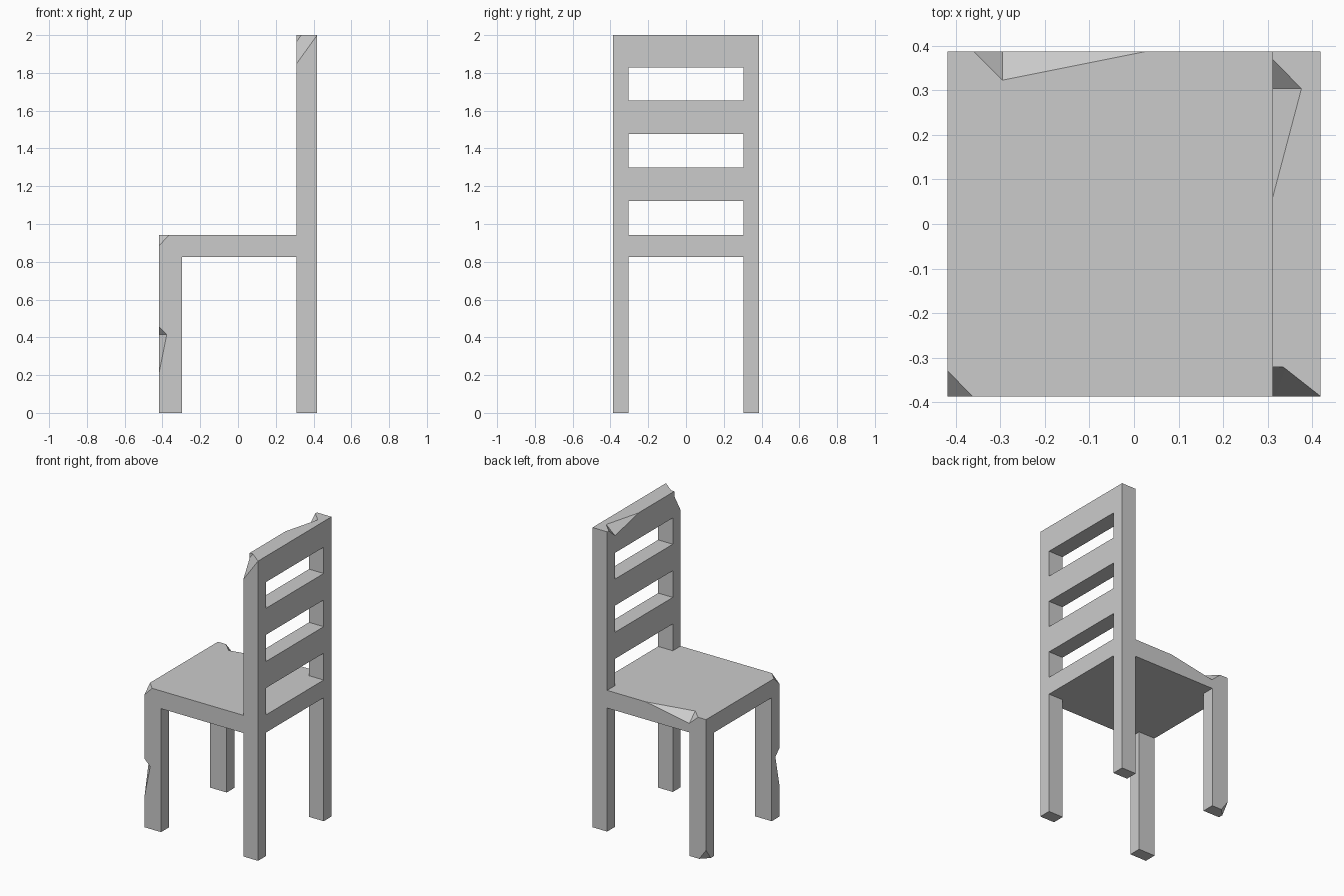
import bpy, bmesh
from mathutils import Vector

if "Cube" in bpy.data.objects:
    bpy.data.objects.remove(bpy.data.objects["Cube"])

X, Y = 0.419, 0.387            # half depth and half width
BACK, LEG, INNER = 0.311, -0.297, 0.305
UNDER, SEAT = 0.824, 0.942     # seat slab bottom and top


def make_object(name, bm):
    bmesh.ops.recalc_face_normals(bm, faces=bm.faces)
    mesh = bpy.data.meshes.new(name)
    bm.to_mesh(mesh)
    bm.free()
    obj = bpy.data.objects.new(name, mesh)
    bpy.context.collection.objects.link(obj)
    return obj


def extrude_profile(name, profile, y0, y1):
    """Extrude an (x, z) outline along y."""
    bm = bmesh.new()
    face = bm.faces.new([bm.verts.new((x, y0, z)) for x, z in profile])
    new = bmesh.ops.extrude_face_region(bm, geom=[face])["geom"]
    verts = [v for v in new if isinstance(v, bmesh.types.BMVert)]
    bmesh.ops.translate(bm, verts=verts, vec=(0, y1 - y0, 0))
    return make_object(name, bm)


def box(name, x0, x1, y0, y1, z0, z1):
    return extrude_profile(name, [(x0, z0), (x1, z0), (x1, z1), (x0, z1)], y0, y1)


def chip(name, points, on_cut):
    """Convex chip, enlarged about a pivot lying on its cut faces
    (the mean of the first on_cut points) so it pokes out of the wood."""
    pts = [Vector(p) for p in points]
    pivot = sum(pts[:on_cut], Vector()) / on_cut
    bm = bmesh.new()
    for p in pts:
        bm.verts.new(pivot + (p - pivot) * 1.5)
    bmesh.ops.convex_hull(bm, input=bm.verts)
    return make_object(name, bm)


def cut(target, cutter):
    cutter.hide_render = True
    mod = target.modifiers.new(cutter.name, "BOOLEAN")
    mod.operation = "DIFFERENCE"
    mod.solver = "EXACT"
    mod.object = cutter
    bpy.context.view_layer.objects.active = target
    bpy.ops.object.modifier_apply(modifier=mod.name)
    bpy.data.objects.remove(cutter)


# Side silhouette: front legs, seat and tall back
chair = extrude_profile("chair_frame", [
    (-X, 0), (LEG, 0), (LEG, UNDER), (BACK, UNDER), (BACK, 0),
    (X, 0), (X, 2), (BACK, 2), (BACK, SEAT), (-X, SEAT)], -Y, Y)

# Gap between left and right legs, front pair and back pair
cut(chair, box("front_leg_gap", -1, 0, -INNER, INNER, -0.2, UNDER))
cut(chair, box("back_leg_gap", 0.2, 1, -INNER, INNER, -0.2, UNDER))

# Openings between the back slats
for z0, z1 in [(SEAT, 1.121), (1.298, 1.476), (1.653, 1.828)]:
    cut(chair, box("slat_gap", BACK - 0.1, 1, -INNER, INNER, z0, z1))

# Worn chips along edges: two points on the notch floor, then the edge ends
cut(chair, chip("seat_edge_chip", [
    (-0.295, 0.323, SEAT), (-0.295, Y, SEAT - 0.058),
    (-0.36, Y, SEAT), (0.025, Y, SEAT)], 2))
cut(chair, chip("back_top_chip", [
    (0.376, 0.304, 2), (BACK, 0.304, 1.942),
    (BACK, 0.37, 2), (BACK, 0.058, 2)], 2))
cut(chair, chip("front_leg_chip", [
    (-0.377, -Y, 0.415), (-X, -Y + 0.043, 0.415),
    (-X, -Y, 0.457), (-X, -Y, 0.207)], 2))

# Broken corners: three points on the cut, then the corner
cut(chair, chip("seat_corner_chip", [
    (-X, -0.329, SEAT), (-0.363, -Y, SEAT), (-X, -Y, 0.885),
    (-X, -Y, SEAT)], 3))
cut(chair, chip("front_foot_chip", [
    (-X + 0.05, Y, 0), (-X, Y - 0.05, 0), (-X, Y, 0.07),
    (-X, Y, 0)], 3))

# Stepped break at the top corner of the back
cut(chair, chip("back_corner_chip", [
    (0.335, -0.321, 2), (BACK, -0.321, 1.967), (BACK, -0.321, 2),
    (BACK, -Y, 1.85), (X, -Y, 2), (BACK, -Y, 2)], 2))
